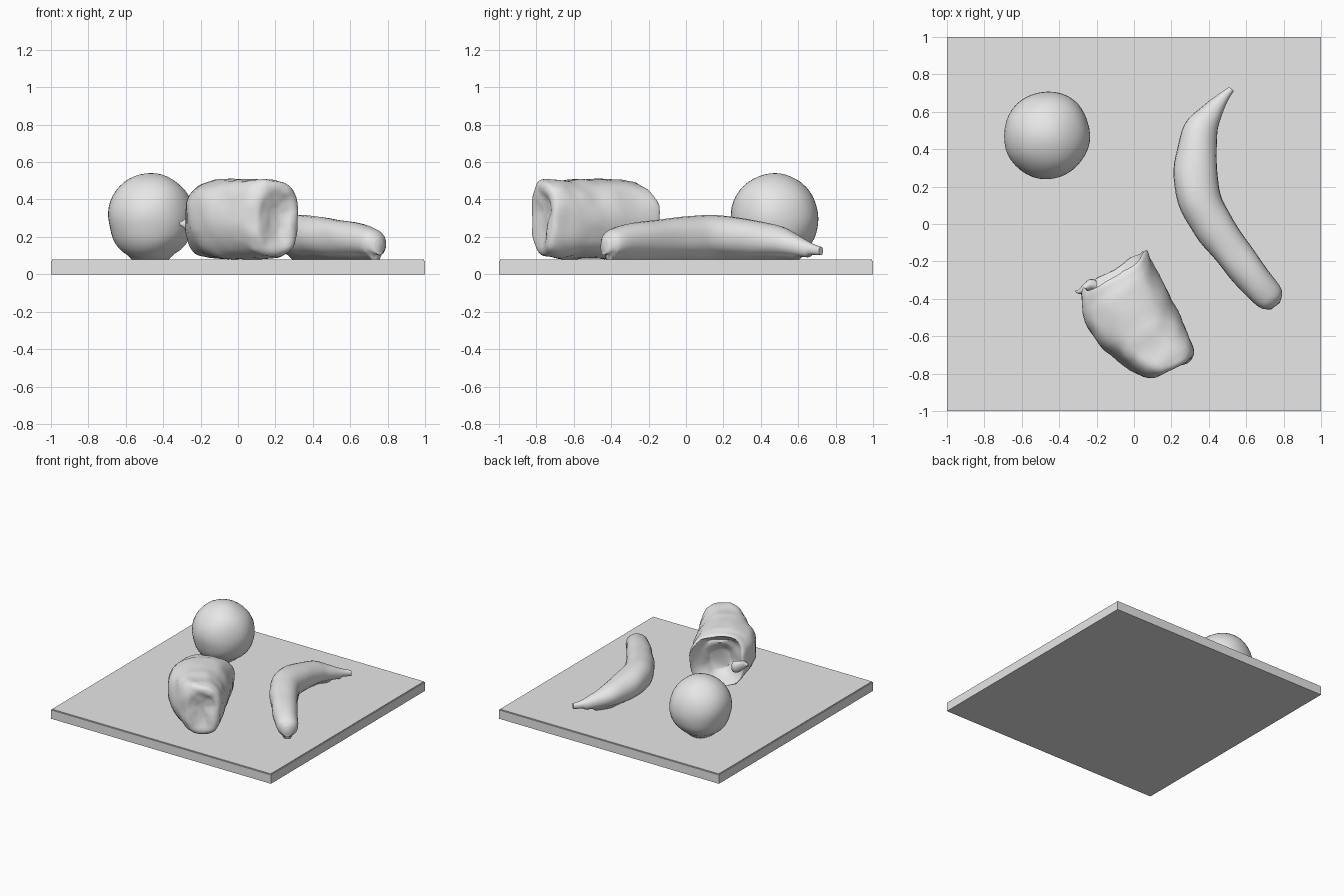
import bpy, bmesh, math
from mathutils import Vector, noise

if "Cube" in bpy.data.objects:
    bpy.data.objects.remove(bpy.data.objects["Cube"])

grey = bpy.data.materials.new("plain grey")
grey.use_nodes = True
grey.diffuse_color = (0.8, 0.8, 0.8, 1)
grey.node_tree.nodes["Principled BSDF"].inputs["Base Color"].default_value = (0.8, 0.8, 0.8, 1)

BOARD_TOP = 0.078


def finish(name, bm, angle=50):
    bmesh.ops.recalc_face_normals(bm, faces=bm.faces)
    mesh = bpy.data.meshes.new(name)
    bm.to_mesh(mesh)
    bm.free()
    obj = bpy.data.objects.new(name, mesh)
    bpy.context.collection.objects.link(obj)
    mesh.materials.append(grey)
    bpy.ops.object.select_all(action='DESELECT')
    bpy.context.view_layer.objects.active = obj
    obj.select_set(True)
    bpy.ops.object.shade_smooth_by_angle(angle=math.radians(angle))
    return obj


def loft(bm, rings):
    """Skin a list of closed rings and cap both ends."""
    loops = [[bm.verts.new(p) for p in ring] for ring in rings]
    n = len(loops[0])
    for a, b in zip(loops, loops[1:]):
        for i in range(n):
            j = (i + 1) % n
            bm.faces.new((a[i], a[j], b[j], b[i]))
    bm.faces.new(loops[0])
    bm.faces.new(loops[-1][::-1])


def dent(bm, amount, scale):
    """Gentle uneven surface, kept resting on the board."""
    for v in bm.verts:
        v.co += noise.noise_vector(v.co * scale) * amount
        v.co.z = max(v.co.z, BOARD_TOP - 0.004)


def smooth_table(rows, steps):
    """Catmull-Rom interpolation of rows of numbers."""
    out = []
    for i in range(len(rows) - 1):
        p0, p1 = rows[max(i - 1, 0)], rows[i]
        p2, p3 = rows[i + 1], rows[min(i + 2, len(rows) - 1)]
        for s in range(steps):
            t = s / steps
            out.append([0.5 * (2 * b + (c - a) * t + (2 * a - 5 * b + 4 * c - d) * t * t
                               + (3 * b - a - 3 * c + d) * t ** 3)
                        for a, b, c, d in zip(p0, p1, p2, p3)])
    return out + [list(rows[-1])]


def oval(angle, power):
    c, s = math.cos(angle), math.sin(angle)
    return (math.copysign(abs(c) ** (2 / power), c),
            math.copysign(abs(s) ** (2 / power), s))


# Square board
bm = bmesh.new()
bmesh.ops.create_cube(bm, size=1)
for v in bm.verts:
    v.co = (v.co.x * 2, v.co.y * 2, (v.co.z + 0.5) * BOARD_TOP)
top_edges = [e for e in bm.edges if all(v.co.z > 0.05 for v in e.verts)]
bmesh.ops.bevel(bm, geom=top_edges, offset=0.006, segments=2, affect='EDGES')
finish("board", bm, 30)

# Round fruit, flattened where it rests
bm = bmesh.new()
bmesh.ops.create_uvsphere(bm, u_segments=40, v_segments=24, radius=1)
for v in bm.verts:
    x, y, z = v.co
    low = 1 + 0.12 * max(0, -z - 0.3)
    v.co = (-0.467 + 0.231 * x * low, 0.475 + 0.234 * y * low, 0.305 + 0.232 * z)
    if v.co.z < 0.1:
        v.co.z = BOARD_TOP - 0.004
dent(bm, 0.009, 5)
finish("round_fruit", bm)

# Curved fruit: x, y, half width, top height along its length
spine = [
    (0.525, 0.722, 0.016, 0.15), (0.475, 0.67, 0.032, 0.165), (0.41, 0.59, 0.062, 0.205),
    (0.358, 0.50, 0.092, 0.255), (0.335, 0.38, 0.104, 0.285), (0.327, 0.25, 0.115, 0.305),
    (0.357, 0.11, 0.113, 0.315), (0.42, 0.0, 0.108, 0.31), (0.515, -0.135, 0.098, 0.295),
    (0.625, -0.275, 0.092, 0.275), (0.705, -0.37, 0.085, 0.25), (0.738, -0.415, 0.068, 0.23),
    (0.757, -0.442, 0.03, 0.19)]
rows = smooth_table(spine, 4)
rings = []
for i, (x, y, w, top) in enumerate(rows):
    a, b = rows[max(i - 1, 0)], rows[min(i + 1, len(rows) - 1)]
    along = Vector((b[0] - a[0], b[1] - a[1], 0)).normalized()
    side = Vector((-along.y, along.x, 0))
    base = 0.092 if 4 < i < len(rows) - 5 else 0.105
    mid, half = (top + base) / 2, (top - base) / 2
    ring = []
    for k in range(24):
        c, s = oval(math.tau * k / 24, 2.2)
        p = Vector((x, y, mid + half * s)) + side * (w * c)
        if s < -0.9 and w > 0.06:
            p.z = BOARD_TOP - 0.004
        ring.append(p)
    rings.append(ring)
bm = bmesh.new()
loft(bm, rings)
dent(bm, 0.008, 6)
finish("curved_fruit", bm, 60)

# Lying bag: along, left edge, right edge, bottom, top
AXIS, SIDE = Vector((0.432, -0.902, 0)), Vector((0.902, 0.432, 0))
ORIGIN = Vector((0, -0.5, 0))
sections = [
    (-0.13, -0.07, 0.08, 0.17, 0.32), (-0.18, -0.12, 0.13, 0.13, 0.40),
    (-0.255, -0.165, 0.19, 0.10, 0.462), (-0.275, -0.185, 0.205, 0.09, 0.48),
    (-0.24, -0.205, 0.212, 0.087, 0.495), (-0.12, -0.24, 0.215, 0.085, 0.505),
    (0.0, -0.24, 0.217, 0.085, 0.505), (0.1, -0.205, 0.217, 0.085, 0.505),
    (0.2, -0.155, 0.216, 0.085, 0.503), (0.285, -0.105, 0.215, 0.09, 0.505),
    (0.325, -0.065, 0.203, 0.10, 0.495), (0.338, -0.035, 0.175, 0.13, 0.46),
    (0.328, 0.0, 0.14, 0.18, 0.41), (0.315, 0.04, 0.10, 0.24, 0.34)]
rings = []
for u, left, right, low, high in smooth_table(sections, 3):
    ring = []
    for k in range(40):
        c, s = oval(math.tau * k / 40, 2.6)
        v = (left + right) / 2 + (right - left) / 2 * c
        z = (low + high) / 2 + (high - low) / 2 * s
        # The open end is cut at a slant, longer on one side
        slant = -0.11 * (v + 0.02) if u < -0.1 else 0
        lip = 0.05 * max(0, s - 0.3) if u < -0.2 else 0
        ring.append(ORIGIN + AXIS * (u + slant + lip) + SIDE * v + Vector((0, 0, z)))
    rings.append(ring)
bm = bmesh.new()
loft(bm, rings)
dent(bm, 0.017, 7)
dent(bm, 0.006, 18)
finish("bag", bm, 60)

# Torn flap beside the open end of the bag
flap = smooth_table([(-0.20, -0.33, 0.035, 0.245), (-0.235, -0.325, 0.04, 0.25),
                     (-0.272, -0.347, 0.03, 0.265), (-0.295, -0.362, 0.014, 0.27),
                     (-0.312, -0.358, 0.008, 0.27)], 3)
rings = [[Vector((x, y + 0.8 * w * math.cos(math.tau * k / 12),
                  z + 1.2 * w * math.sin(math.tau * k / 12))) for k in range(12)]
         for x, y, w, z in flap]
bm = bmesh.new()
loft(bm, rings)
finish("bag_flap", bm, 60)
